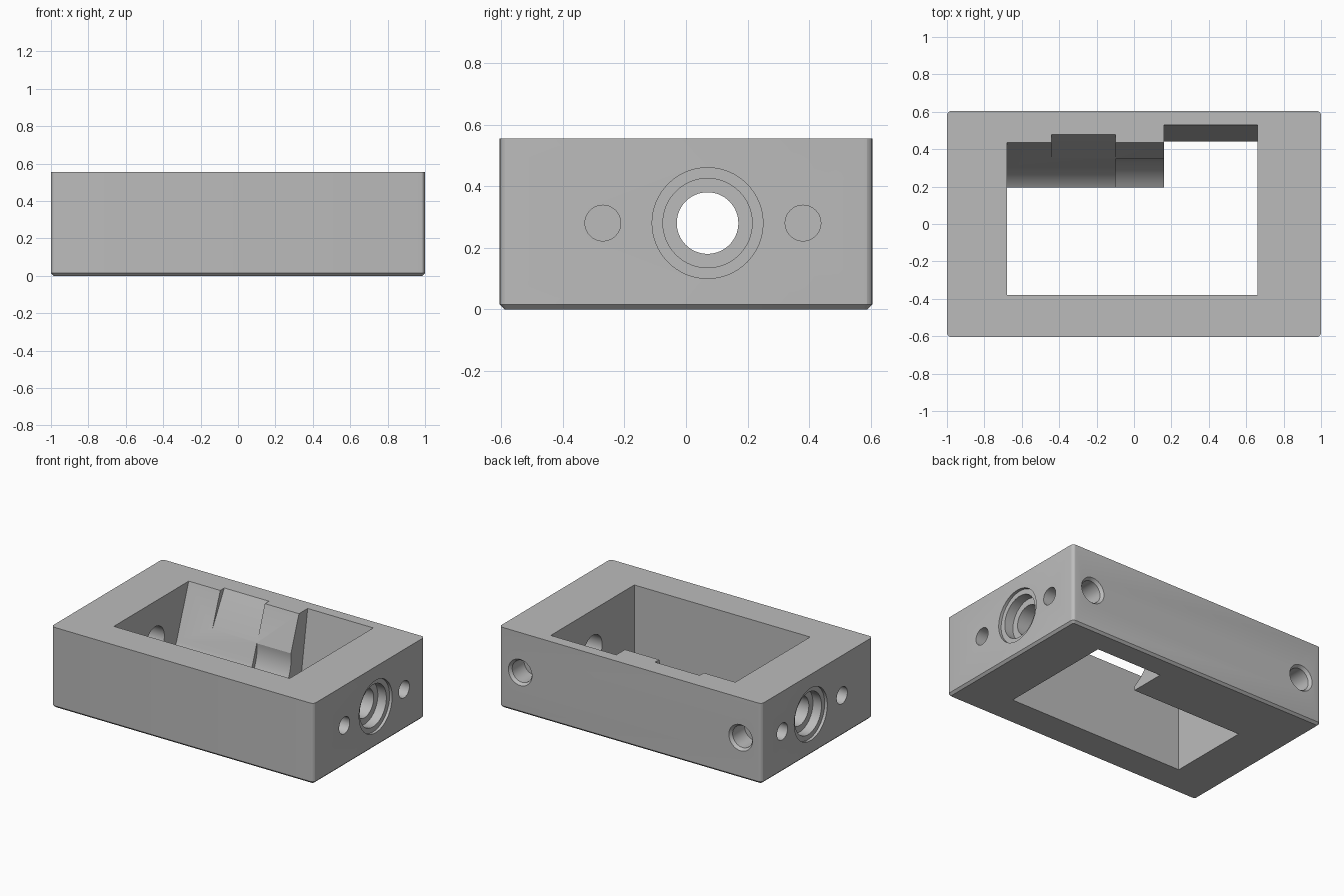
import bpy, bmesh, math
from mathutils import Vector, Matrix

if "Cube" in bpy.data.objects:
    bpy.data.objects.remove(bpy.data.objects["Cube"], do_unlink=True)

grey = bpy.data.materials.new("grey_metal")
grey.use_nodes = True
grey.diffuse_color = (0.5, 0.5, 0.5, 1)
grey.node_tree.nodes["Principled BSDF"].inputs["Base Color"].default_value = (0.5, 0.5, 0.5, 1)

HEIGHT, AXIS_Y, AXIS_Z = 0.555, 0.07, 0.28


def make(name, bm):
    bmesh.ops.recalc_face_normals(bm, faces=bm.faces)
    mesh = bpy.data.meshes.new(name)
    bm.to_mesh(mesh)
    bm.free()
    mesh.materials.append(grey)
    ob = bpy.data.objects.new(name, mesh)
    bpy.context.collection.objects.link(ob)
    return ob


def cut(body, cutter):
    """Subtract the cutter from the body, then discard it."""
    cutter.hide_render = True
    bpy.context.view_layer.objects.active = body
    mod = body.modifiers.new("cut", "BOOLEAN")
    mod.operation, mod.solver, mod.object = "DIFFERENCE", "EXACT", cutter
    bpy.ops.object.modifier_apply(modifier=mod.name)
    bpy.data.objects.remove(cutter, do_unlink=True)


def slab(name, x0, x1, profile):
    """Extrude a (y, z) outline along x."""
    bm = bmesh.new()
    face = bm.faces.new([bm.verts.new((x0, y, z)) for y, z in profile])
    ext = bmesh.ops.extrude_face_region(bm, geom=[face])
    moved = [v for v in ext["geom"] if isinstance(v, bmesh.types.BMVert)]
    bmesh.ops.translate(bm, verts=moved, vec=(x1 - x0, 0, 0))
    return make(name, bm)


def drill(name, mouth, inward, steps, sides=64):
    """Stepped round cutter; steps are (radius, depth) pairs."""
    bm = bmesh.new()
    rot = Vector(inward).to_track_quat("Z", "Y").to_matrix().to_4x4()
    place = Matrix.Translation(mouth) @ rot
    rings = []
    for r, d in steps:
        angles = [2 * math.pi * i / sides for i in range(sides)]
        rings.append([bm.verts.new(place @ Vector((r * math.cos(a), r * math.sin(a), d))) for a in angles])
    for a, b in zip(rings, rings[1:]):
        for i in range(sides):
            j = (i + 1) % sides
            bm.faces.new((a[i], a[j], b[j], b[i]))
    bm.faces.new(rings[0])
    bm.faces.new(rings[-1])
    return make(name, bm)


def arc(radius, start, y_end, n=16):
    """Arc about the bore axis from an angle down to a given y."""
    end = -math.acos((y_end - AXIS_Y) / radius)
    angles = [start + (end - start) * i / n for i in range(n + 1)]
    return [(AXIS_Y + radius * math.cos(a), AXIS_Z + radius * math.sin(a)) for a in angles]


# Block with rounded upright corners and a chamfered base
bm = bmesh.new()
bmesh.ops.create_cube(bm, size=1)
bmesh.ops.scale(bm, verts=bm.verts, vec=(2, 1.21, HEIGHT))
bmesh.ops.translate(bm, verts=bm.verts, vec=(0, 0, HEIGHT / 2))
upright = [e for e in bm.edges if abs(e.verts[0].co.z - e.verts[1].co.z) > 0.1]
bmesh.ops.bevel(bm, geom=upright, offset=0.025, segments=5, profile=0.5, affect="EDGES")
base = [e for e in bm.edges if all(v.co.z < 0.001 for v in e.verts)]
bmesh.ops.bevel(bm, geom=base, offset=0.015, segments=1, affect="EDGES")
block = make("housing_block", bm)

# Main opening: leaning back wall flowing into a concave foot
tilt = math.radians(20)
top = HEIGHT + 0.1
main = [(-0.38, -0.1), (-0.38, top), (0.435 + 0.1 * math.tan(tilt), top)]
main += arc(0.249, -tilt, 0.195) + [(0.195, -0.1)]
cut(block, slab("main_opening", -0.68, 0.4, main))

# Deep recess beside the leaning wall
cut(block, slab("deep_recess", 0.16, 0.66,
                [(-0.38, -0.1), (-0.38, top), (0.546, top), (0.424, -0.1)]))

# Wedge relief in the upper wall
cut(block, slab("wedge_relief", -0.44, -0.10,
                [(0.349, 0.32), (0.535, top), (0.1, top), (0.1, 0.32)]))

# Round scoop in the lower wall
scoop = [(0.1, 0.32)] + arc(0.28, math.asin(0.04 / 0.28), 0.195) + [(0.1, 0.03)]
cut(block, slab("round_scoop", -0.10, 0.2, scoop))

# Stepped bore and two blind holes on each end, two mounting holes at the back
for s in (1, -1):
    inward = (-s, 0, 0)
    cut(block, drill("end_bore", (s, AXIS_Y, AXIS_Z), inward,
                     [(0.18, -0.05), (0.18, 0.02), (0.145, 0.02), (0.145, 0.085),
                      (0.10, 0.085), (0.10, 0.45)]))
    for y in (-0.27, 0.38):
        cut(block, drill("end_hole", (s, y, AXIS_Z), inward, [(0.058, -0.05), (0.058, 0.15)], 40))
    cut(block, drill("back_hole", (s * 0.84, 0.605, AXIS_Z), (0, -1, 0),
                     [(0.09, -0.05), (0.09, 0), (0.075, 0.02), (0.075, 0.15)], 40))

# Smooth the round surfaces, keep machined edges sharp
bpy.ops.object.select_all(action="DESELECT")
block.select_set(True)
bpy.context.view_layer.objects.active = block
bpy.ops.object.shade_smooth_by_angle(angle=math.radians(18))
